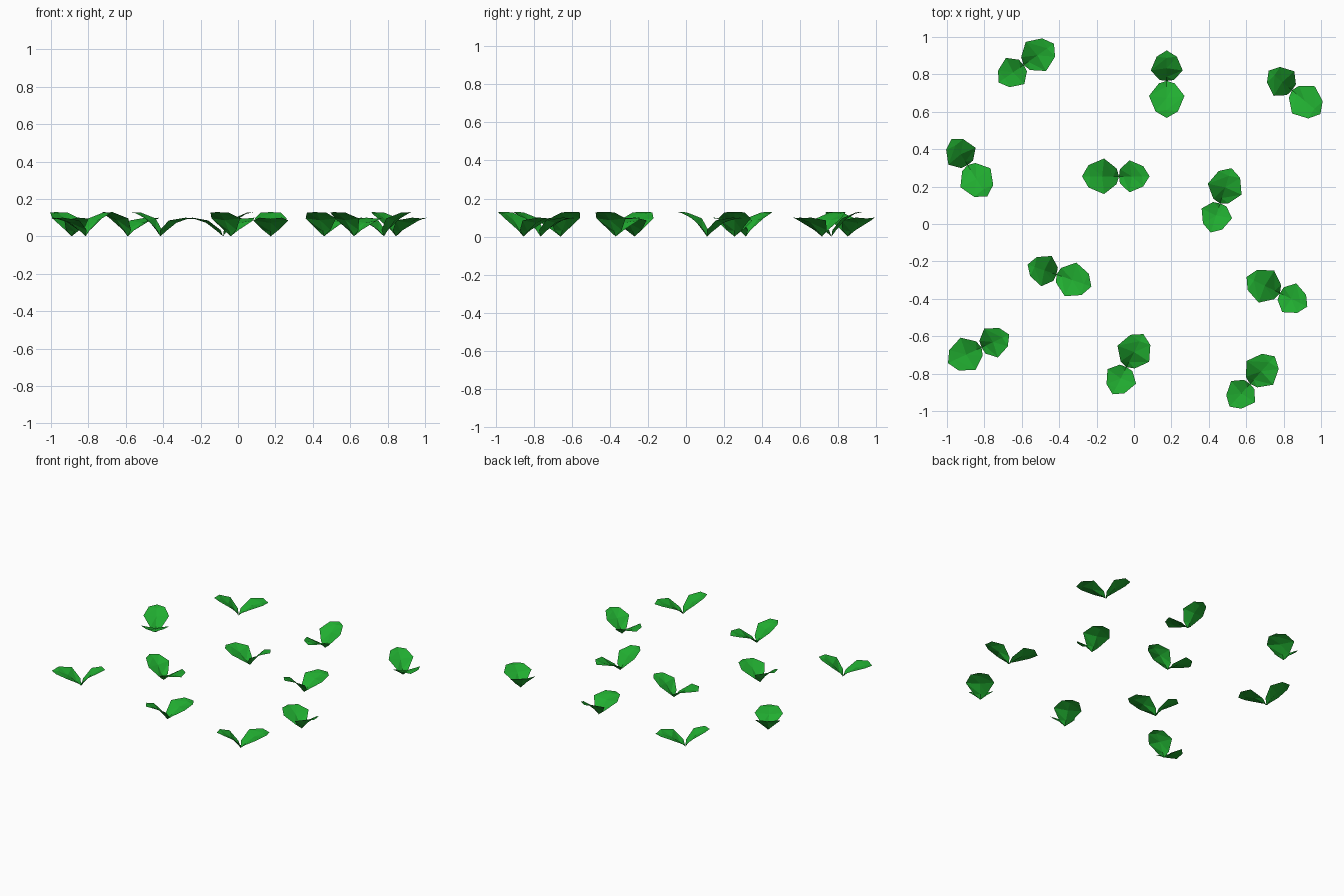
import bpy
from math import radians, sin, cos
from mathutils import Matrix

if "Cube" in bpy.data.objects:
    bpy.data.objects.remove(bpy.data.objects["Cube"])

# Leaf green
green = bpy.data.materials.new("leaf_green")
green.diffuse_color = (0.015, 0.42, 0.03, 1)
green.use_nodes = True
green.node_tree.nodes["Principled BSDF"].inputs["Base Color"].default_value = green.diffuse_color

# Leaf cross rows: (mid along, mid z, edge along, half width, edge z)
ROWS = [(0.030, 0.026, 0.013, 0.042, 0.034),
        (0.090, 0.072, 0.080, 0.095, 0.085),
        (0.155, 0.094, 0.163, 0.060, 0.100)]
TIP = (0.198, 0, 0.094)


def leaf(transform):
    """One folded low-poly leaf growing along +x from the origin."""
    verts = [(0, 0, 0)]
    for mx, mz, ex, w, ez in ROWS:
        verts += [(ex, w, ez), (mx, 0, mz), (ex, -w, ez)]
    verts.append(TIP)
    faces = [(0, 2, 1), (0, 3, 2)]
    for a in (1, 4):
        for i in (a, a + 1):
            faces += [(i, i + 1, i + 4), (i, i + 4, i + 3)]
    faces += [(7, 8, 10), (8, 9, 10)]
    return [transform @ Matrix.Translation(v).translation for v in verts], faces


def sprout(i, x, y, angle):
    """Broad leaf along the angle, smaller steeper leaf opposite it."""
    place = Matrix.Translation((x, y, 0)) @ Matrix.Rotation(radians(angle), 4, 'Z')
    small = (Matrix.Rotation(radians(180), 4, 'Z')
             @ Matrix.Rotation(radians(-13), 4, 'Y')
             @ Matrix.Diagonal((0.95, 0.9, 0.95, 1)))
    verts, faces = [], []
    for t in (place, place @ small):
        v, f = leaf(t)
        n = len(verts)
        verts += v
        faces += [tuple(k + n for k in q) for q in f]
    mesh = bpy.data.meshes.new("sprout")
    mesh.from_pydata(verts, [], faces)
    mesh.materials.append(green)
    ob = bpy.data.objects.new(f"sprout_{i}", mesh)
    bpy.context.collection.objects.link(ob)


# Sprout positions and the heading of each broad leaf
SPROUTS = [(-0.59, 0.85, 35), (0.175, 0.765, -90), (0.845, 0.715, -40),
           (-0.89, 0.315, -58), (-0.08, 0.255, 180), (0.46, 0.11, 72),
           (-0.415, -0.27, -19), (0.78, -0.37, 154), (-0.815, -0.66, 205),
           (-0.04, -0.765, 63), (0.62, -0.855, 48)]
for i, s in enumerate(SPROUTS, 1):
    sprout(i, *s)
